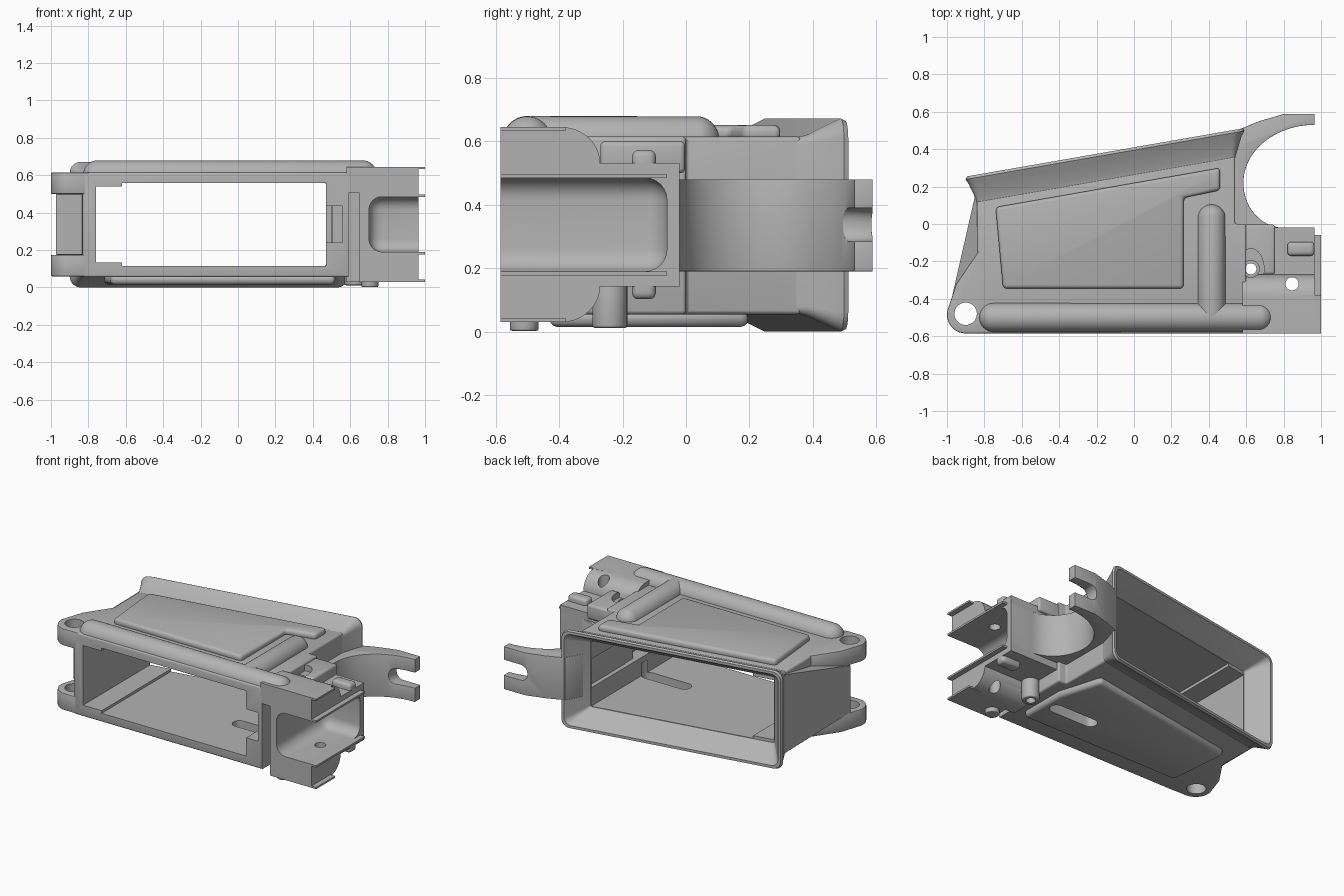
import bpy, bmesh
from math import pi, cos, sin, radians
from mathutils import Vector

if "Cube" in bpy.data.objects:
    bpy.data.objects.remove(bpy.data.objects["Cube"])

grey = bpy.data.materials.new("satin grey")
grey.use_nodes = True
grey.diffuse_color = (0.45, 0.45, 0.45, 1)
grey.node_tree.nodes["Principled BSDF"].inputs["Base Color"].default_value = (0.45, 0.45, 0.45, 1)

MID = 0.3375      # height of the mirror plane
SLOPE = 0.174     # slant of the flared rim


def activate(ob):
    bpy.ops.object.select_all(action='DESELECT')
    ob.select_set(True)
    bpy.context.view_layer.objects.active = ob


def make(name, bm, bevel=0, segments=3):
    bmesh.ops.recalc_face_normals(bm, faces=bm.faces)
    me = bpy.data.meshes.new(name)
    bm.to_mesh(me)
    bm.free()
    me.materials.append(grey)
    ob = bpy.data.objects.new(name, me)
    bpy.context.collection.objects.link(ob)
    if bevel:
        activate(ob)
        m = ob.modifiers.new("Bevel", 'BEVEL')
        m.width, m.segments, m.limit_method, m.angle_limit = bevel, segments, 'ANGLE', radians(40)
        bpy.ops.object.modifier_apply(modifier=m.name)
    return ob


def prism(name, outline, lo, hi, axis='z', bevel=0, segments=3):
    """Extrude an outline along z (points x, y) or along x (points y, z)."""
    bm = bmesh.new()
    place = (lambda a, b, h: (a, b, h)) if axis == 'z' else (lambda a, b, h: (h, a, b))
    f = bm.faces.new([bm.verts.new(place(a, b, lo)) for a, b in outline])
    top = bmesh.ops.extrude_face_region(bm, geom=[f])["geom"]
    bmesh.ops.translate(bm, vec=Vector(place(0, 0, hi - lo)),
                        verts=[v for v in top if isinstance(v, bmesh.types.BMVert)])
    return make(name, bm, bevel, segments)


def box(name, x0, x1, y0, y1, z0, z1, bevel=0, segments=3):
    return prism(name, [(x0, y0), (x1, y0), (x1, y1), (x0, y1)], z0, z1, 'z', bevel, segments)


def arc(cx, cy, rx, ry, a0, a1, n=16):
    return [(cx + rx * cos(radians(a0 + (a1 - a0) * i / n)),
             cy + ry * sin(radians(a0 + (a1 - a0) * i / n))) for i in range(n + 1)]


def disc(name, x, y, r, z0, z1, stretch=1, bevel=0):
    return prism(name, arc(x, y, r, r * stretch, 0, 348.75, 31), z0, z1, 'z', bevel)


def slot(name, x0, x1, y, r, z0, z1):
    return prism(name, arc(x1 - r, y, r, r, -90, 90, 10) + arc(x0 + r, y, r, r, 90, 270, 10), z0, z1)


def cut(ob, *cutters):
    for c in cutters:
        activate(ob)
        m = ob.modifiers.new("Cut", 'BOOLEAN')
        m.operation, m.solver, m.object = 'DIFFERENCE', 'EXACT', c
        bpy.ops.object.modifier_apply(modifier=m.name)
        bpy.data.objects.remove(c)


def capsule(name, a, b, r):
    """Round bar with ball ends."""
    a, b = Vector(a), Vector(b)
    bm = bmesh.new()
    bmesh.ops.create_uvsphere(bm, u_segments=32, v_segments=16, radius=r)
    for v in bm.verts:
        if v.co.z > 0.0001:
            v.co.z += (b - a).length
    bmesh.ops.rotate(bm, verts=bm.verts, cent=(0, 0, 0),
                     matrix=Vector((0, 0, 1)).rotation_difference(b - a).to_matrix())
    bmesh.ops.translate(bm, verts=bm.verts, vec=a)
    return make(name, bm)


# Main housing with a slanted back edge and a rectangular well through it
back = lambda x, d: 0.41 + SLOPE * x + d
body = prism("housing", [(-0.83, -0.585), (0.6, -0.585), (0.6, 0), (0.54, 0),
                         (0.54, back(0.54, -0.14)), (-0.84, back(-0.84, -0.14))],
             0.055, 0.615, bevel=0.012)
panel = prism("raised_panel_top", [(-0.74, 0.09), (0.46, 0.3), (0.46, 0.18), (0.265, 0.14),
                                   (0.265, -0.345), (-0.7, -0.345)], 0.6, 0.652, bevel=0.02)
floor_panel = prism("raised_panel_bottom", [(-0.72, 0.0), (0.43, 0.2), (0.52, -0.1), (0.52, -0.43),
                                            (-0.68, -0.43)], 0.015, 0.07, bevel=0.025)
cut(floor_panel, slot("slot_cutter", 0.12, 0.48, -0.22, 0.045, -0.1, 0.2))
cut(body,
    box("well_cutter", -0.62, 0.47, -0.8, 0.8, 0.115, 0.56),
    box("well_front_cutter", -0.76, -0.6, -0.8, 0.8, 0.133, 0.54),
    box("channel_cutter", 0.4, 0.505, -0.8, 0.35, 0.24, 0.435),
    box("catch_cutter", 0.45, 0.56, -0.8, -0.15, 0.24, 0.435),
    box("groove_cutter", 0.59, 0.66, -0.7, -0.45, -0.1, 0.505),
    slot("slot_cutter", 0.12, 0.48, -0.22, 0.045, -0.1, 0.2))

# Flared rim: rounded rectangles joined ring to ring
rings = [(-0.84, 0.54, 0.058, 0.612, -0.155, 0.02), (-0.85, 0.55, 0.05, 0.62, -0.12, 0.03),
         (-0.885, 0.575, 0.012, 0.66, -0.04, 0.05), (-0.9, 0.59, 0.0, 0.672, -0.015, 0.06),
         (-0.893, 0.583, 0.007, 0.665, 0, 0.055), (-0.875, 0.565, 0.025, 0.647, 0, 0.045),
         (-0.865, 0.555, 0.035, 0.637, -0.015, 0.04), (-0.76, 0.47, 0.115, 0.56, -0.145, 0.01)]
bm = bmesh.new()
loops = []
for x0, x1, z0, z1, d, r in rings:
    pts = (arc(x1 - r, z1 - r, r, r, 0, 90, 6) + arc(x0 + r, z1 - r, r, r, 90, 180, 6) +
           arc(x0 + r, z0 + r, r, r, 180, 270, 6) + arc(x1 - r, z0 + r, r, r, 270, 360, 6))
    loops.append([bm.verts.new((x, back(x, d), z)) for x, z in pts])
for i, p in enumerate(loops):
    q = loops[(i + 1) % len(loops)]
    for k in range(len(p)):
        n = (k + 1) % len(p)
        bm.faces.new((p[k], p[n], q[n], q[k]))
make("flared_rim", bm)

# Pivot lugs and the tapering web between them
for name, z0, z1 in (("pivot_lug_lower", 0.06, 0.175), ("pivot_lug_upper", 0.5, 0.615)):
    lug = prism(name, arc(-0.9, -0.485, 0.1, 0.1, 270, 165) +
                [(-0.95, -0.32), (-0.8, -0.1), (-0.8, -0.585)], z0, z1, bevel=0.006, segments=2)
    cut(lug, disc("lug_hole_cutter", -0.9, -0.48, 0.06, -0.1, 1))
bm = bmesh.new()
for x, y, h in ((-0.972, -0.385, 0.16), (-0.8, -0.385, 0.16), (-0.848, 0.16, 0.27), (-0.8, 0.16, 0.27)):
    for s in (-1, 1):
        bm.verts.new((x, y, MID + s * h))
bmesh.ops.convex_hull(bm, input=bm.verts)
make("front_web", bm)

# Rounded rail along the front and the cross rib
rail = capsule("front_rail", (-0.75, -0.5, 0.602), (0.665, -0.5, 0.602), 0.078)
cut(rail, box("rail_end_cutter", -1, -0.83, -1, 0, 0, 1), box("rail_well_cutter", -1, 0.5, -1, 0, 0.4, 0.58))
rib = capsule("cross_rib", (0.415, -0.48, 0.605), (0.415, 0.03, 0.605), 0.075)
cut(rib, box("rib_well_cutter", 0, 0.52, -1, 1, 0.4, 0.58))

# Rear block: stepped section with a round ended pocket
half = [(-0.585, 0.3)] + arc(-0.39, 0.19, 0.12, 0.117, 90, 0, 10) + [(-0.27, 0.195), (-0.02, 0.195)]
half[1:1] = [(-0.585, 0.307)]
section = [(y, MID + h) for y, h in half] + [(y, MID - h) for y, h in reversed(half)]
rear = prism("rear_block", section, 0.58, 0.965, 'x')
pocket = box("pocket_cutter", 0.7, 1.3, -0.9, -0.06, 0.19, 0.485, bevel=0.07, segments=6)
pin_void = disc("pin_cutter", 0.845, -0.32, 0.035, -0.1, 1)
cross_hole = disc("cross_hole_cutter", 0.625, -0.24, 0.045, -0.1, 1)
cut(rear, pocket, pin_void, cross_hole, box("groove_cutter", 0.58, 0.65, -0.7, -0.45, -0.1, 0.505))

step = box("rear_step", 0.53, 0.755, -0.27, -0.003, 0.5, 0.6, bevel=0.015)
cut(step, disc("recess_cutter", 0.625, -0.24, 0.07, 0.56, 1, 1.55),
    disc("cross_hole_cutter", 0.625, -0.24, 0.045, -0.1, 1))
boss = disc("lower_boss", 0.625, -0.24, 0.055, 0.012, 0.16, bevel=0.008)
cut(boss, disc("boss_hole_cutter", 0.625, -0.24, 0.03, -0.1, 1))
disc("lower_stud", 0.705, -0.51, 0.045, 0.003, 0.06, bevel=0.006)

# Mirrored lips and small ridges at the rear end
for side, s in (("upper", 1), ("lower", -1)):
    def mirrored(name, x0, x1, y0, y1, h0, h1, bevel=0):
        z = sorted((MID + s * h0, MID + s * h1))
        box(side + name, x0, x1, y0, y1, z[0], z[1], bevel)
    mirrored("_outer_lip", 0.9, 1, -0.585, -0.38, 0.295, 0.307)
    mirrored("_inner_lip", 0.9, 1, -0.585, -0.06, 0.147, 0.16)
    mirrored("_ridge", 0.82, 0.965, -0.17, -0.095, 0.15, 0.235, 0.02)

# Curved arm ending in two prongs
arm = prism("forked_arm", [(0.5, 0.4), (0.56, 0.505), (0.67, 0.55), (0.8, 0.588), (0.965, 0.588)] +
            arc(0.965, 0.22, 0.38, 0.31, 90, 180, 24) +
            arc(0.8, 0.22, 0.215, 0.24, 180, 270, 16)[1:] +
            [(0.965, -0.02), (0.965, -0.055), (0.5, -0.055)], 0.19, 0.48)
cut(arm, box("fork_cutter", 0.79, 1.3, 0.2, 0.8, 0.285, 0.39, bevel=0.045, segments=5))
activate(arm)
m = arm.modifiers.new("Round", 'BEVEL')
m.width, m.segments, m.limit_method, m.angle_limit = 0.016, 3, 'ANGLE', radians(50)
bpy.ops.object.modifier_apply(modifier=m.name)

# Smooth shading with sharp edges kept
bpy.ops.object.select_all(action='DESELECT')
for ob in bpy.context.collection.objects:
    if ob.type == 'MESH':
        ob.select_set(True)
        bpy.context.view_layer.objects.active = ob
bpy.ops.object.shade_smooth_by_angle(angle=radians(35))
